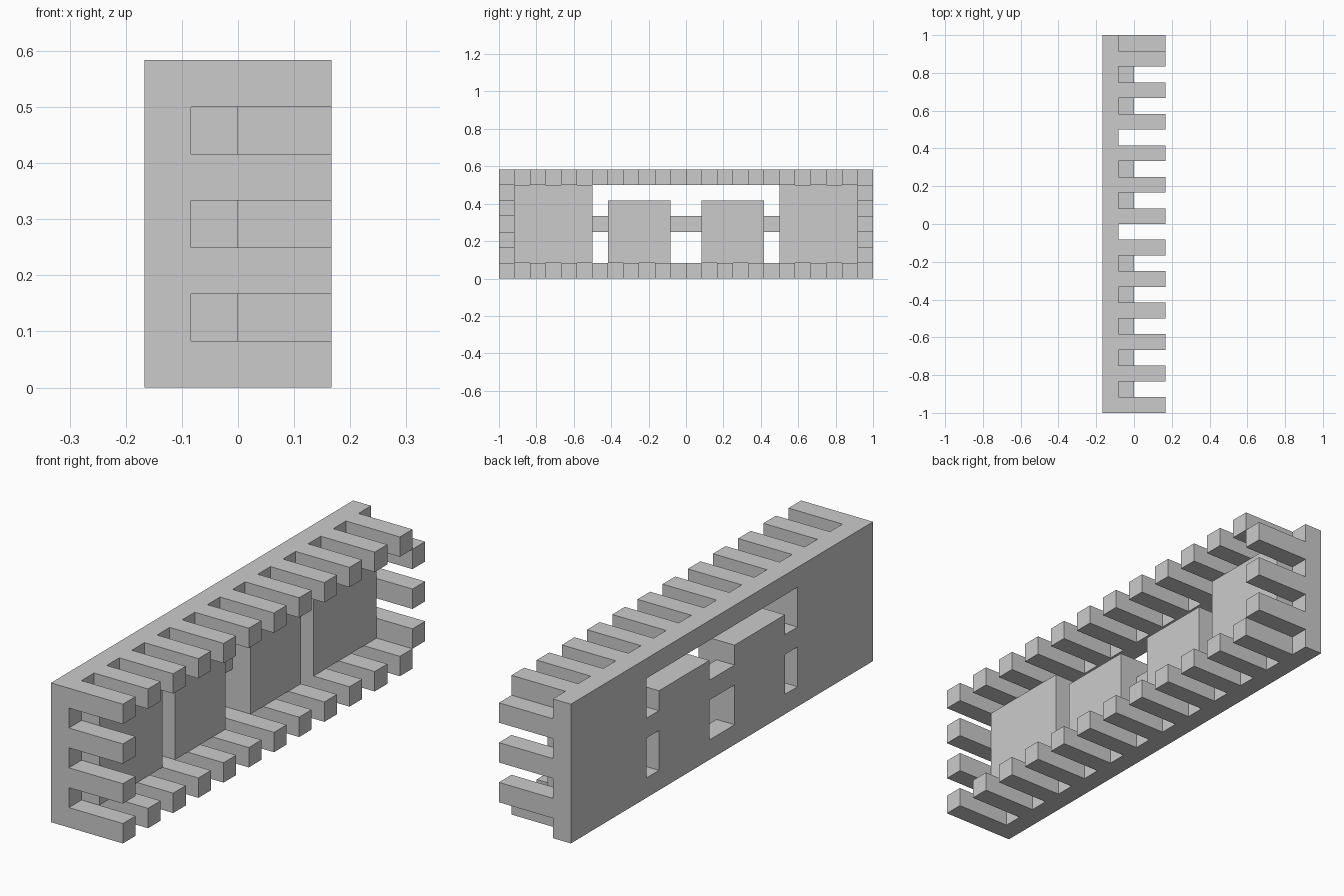
import bpy, bmesh
from mathutils import Vector

if "Cube" in bpy.data.objects:
    bpy.data.objects.remove(bpy.data.objects["Cube"])

# Everything sits on a grid of 1/12 unit; x -2..2, y -12..12, z 0..7
U = 1 / 12
solid = set()


def block(x, y, z, add=True):
    cells = {(i, j, k) for i in range(*x) for j in range(*y) for k in range(*z)}
    if add:
        solid.update(cells)
    else:
        solid.difference_update(cells)


# Back plate
block((-2, -1), (-12, 12), (0, 7))

# Raised wall panels: outer pair and lower inner pair
for y0, y1, top in ((-11, -6, 6), (-5, -1, 5), (1, 5, 5), (6, 11, 6)):
    block((-1, 0), (y0, y1), (1, top))

# Openings: long slot on top, with notches and windows split by a thin bar
block((-2, -1), (-6, 6), (5, 6), False)
for y0, y1 in ((-6, -5), (-1, 1), (5, 6)):
    block((-2, -1), (y0, y1), (4, 5), False)
    block((-2, -1), (y0, y1), (1, 3), False)

# Finger joint teeth along the top and bottom edges
for y in range(-12, 12, 2):
    for z in (0, 6):
        block((-1, 2), (y, y + 1), (z, z + 1))

# Finger joint teeth on the two ends, staggered to each other
for z in range(0, 7, 2):
    block((-1, 2), (-12, -11), (z, z + 1))
for z in range(1, 6, 2):
    block((-1, 2), (11, 12), (z, z + 1))

# Outer skin of the solid blocks
bm = bmesh.new()
verts = {}


def vert(p):
    if p not in verts:
        verts[p] = bm.verts.new(Vector(p) * U)
    return verts[p]


for c in sorted(solid):
    for axis in range(3):
        for side in (0, 1):
            n = list(c)
            n[axis] += 2 * side - 1
            if tuple(n) in solid:
                continue
            a, b = (axis + 1) % 3, (axis + 2) % 3
            loop = []
            for da, db in ((0, 0), (1, 0), (1, 1), (0, 1)):
                p = list(c)
                p[axis] += side
                p[a] += da
                p[b] += db
                loop.append(vert(tuple(p)))
            bm.faces.new(loop if side else loop[::-1])

# Merge flat areas into clean faces
bmesh.ops.dissolve_limit(bm, angle_limit=0.01, verts=bm.verts[:], edges=bm.edges[:])

mesh = bpy.data.meshes.new("toothed_wall_panel")
bm.to_mesh(mesh)
bm.free()
obj = bpy.data.objects.new("toothed_wall_panel", mesh)
bpy.context.collection.objects.link(obj)
